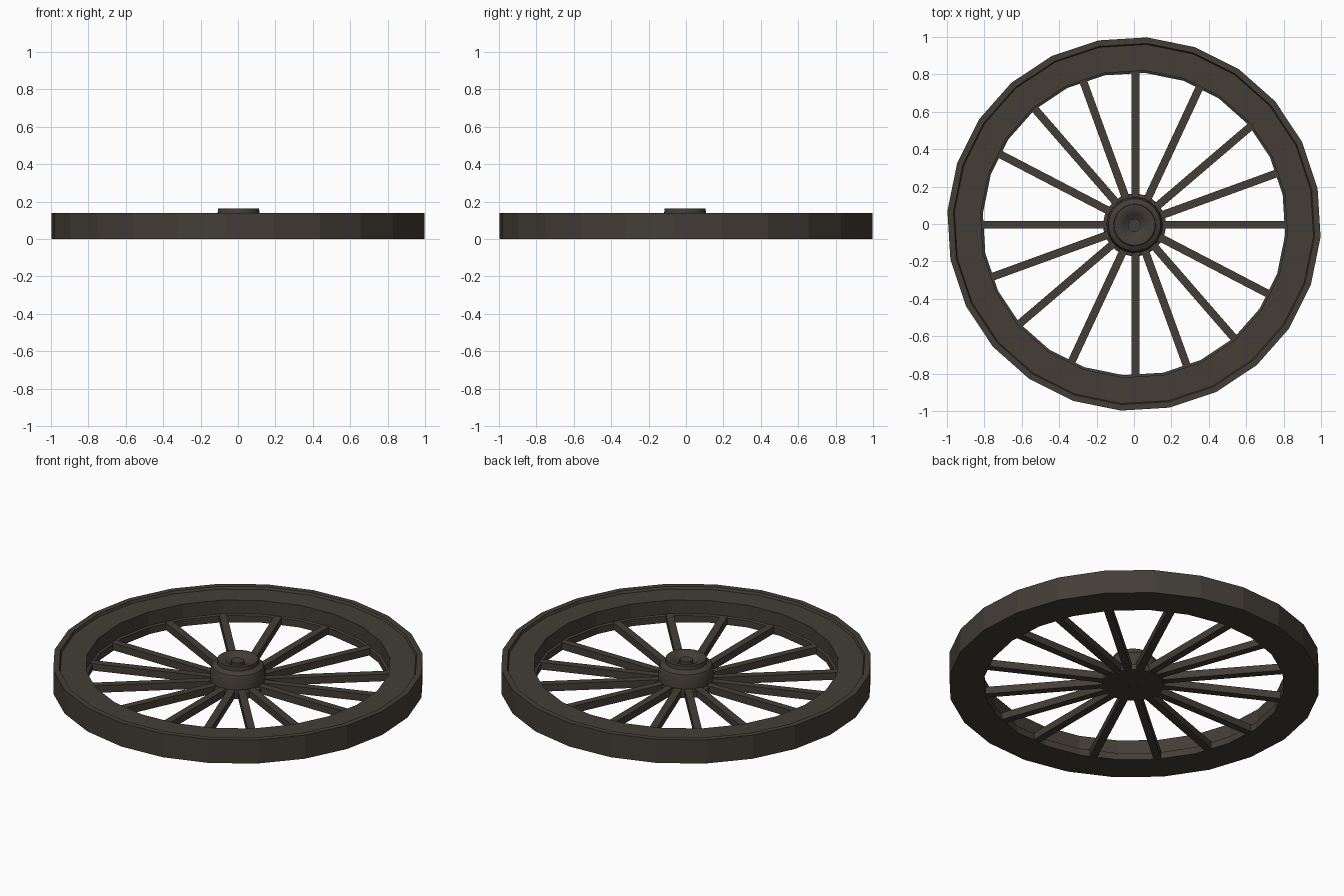
import bpy, bmesh, math

if "Cube" in bpy.data.objects:
    bpy.data.objects.remove(bpy.data.objects["Cube"])

wood = bpy.data.materials.new("dark weathered wood")
wood.diffuse_color = (0.056, 0.047, 0.037, 1)
wood.use_nodes = True
wood.node_tree.nodes["Principled BSDF"].inputs["Base Color"].default_value = wood.diffuse_color


def finish(name, bm, smooth=None):
    bmesh.ops.recalc_face_normals(bm, faces=bm.faces)
    me = bpy.data.meshes.new(name)
    bm.to_mesh(me)
    bm.free()
    me.materials.append(wood)
    ob = bpy.data.objects.new(name, me)
    bpy.context.collection.objects.link(ob)
    if smooth:
        bpy.context.view_layer.objects.active = ob
        ob.select_set(True)
        bpy.ops.object.shade_smooth_by_angle(angle=math.radians(smooth))
        ob.select_set(False)
    return ob


def lathe(name, profile, sides, offset=0, centre=(0, 0), smooth=None):
    """Spin a closed (radius, z) profile around the vertical axis."""
    bm = bmesh.new()
    rings = []
    for i in range(sides):
        a = math.radians(offset) + 2 * math.pi * i / sides
        rings.append([bm.verts.new((centre[0] + r * math.cos(a),
                                    centre[1] + r * math.sin(a), z)) for r, z in profile])
    n = len(profile)
    for i in range(sides):
        p, q = rings[i], rings[(i + 1) % sides]
        for j in range(n):
            k = (j + 1) % n
            bm.faces.new((p[j], q[j], q[k], p[k]))
    return finish(name, bm, smooth)


# Rim: raised outer tyre lip, flat face, small inner ledge at spoke height
lathe("rim", [(1.0, 0), (1.0, 0.14), (0.968, 0.14), (0.962, 0.126),
              (0.822, 0.126), (0.822, 0.045), (0.81, 0.04), (0.81, 0)], 24, -4)

# Hub: base flange, drum, domed shoulder, raised collar with a dished centre
lathe("hub", [(0.03, 0), (0.168, 0), (0.168, 0.035), (0.15, 0.04), (0.148, 0.105),
              (0.14, 0.125), (0.112, 0.14), (0.11, 0.163), (0.085, 0.163),
              (0.06, 0.15), (0.042, 0.135), (0.03, 0.13)],
      24, -4, (0.003, -0.005), 35)

# Axle pin through the middle of the hub
bm = bmesh.new()
bmesh.ops.create_cone(bm, cap_ends=True, segments=12, radius1=0.036, radius2=0.036, depth=0.15)
bmesh.ops.translate(bm, verts=bm.verts, vec=(0.003, -0.007, 0.078))
finish("axle_pin", bm, 35)

# Spokes: eight slightly uneven directions, each repeated on the opposite side
for n, deg in enumerate((0, 20, 40.5, 65, 90, 110, 131, 152.5)):
    for side in (0, 180):
        a = math.radians(deg + side)
        bm = bmesh.new()
        bmesh.ops.create_cube(bm, size=1)
        for v in bm.verts:
            x = 0.47 + v.co.x * 0.70
            y, z = v.co.y * 0.042, 0.025 + v.co.z * 0.042
            v.co = (0.008 + x * math.cos(a) - y * math.sin(a),
                    -0.004 + x * math.sin(a) + y * math.cos(a), z)
        finish(f"spoke_{n + 1}_{'a' if side == 0 else 'b'}", bm)
